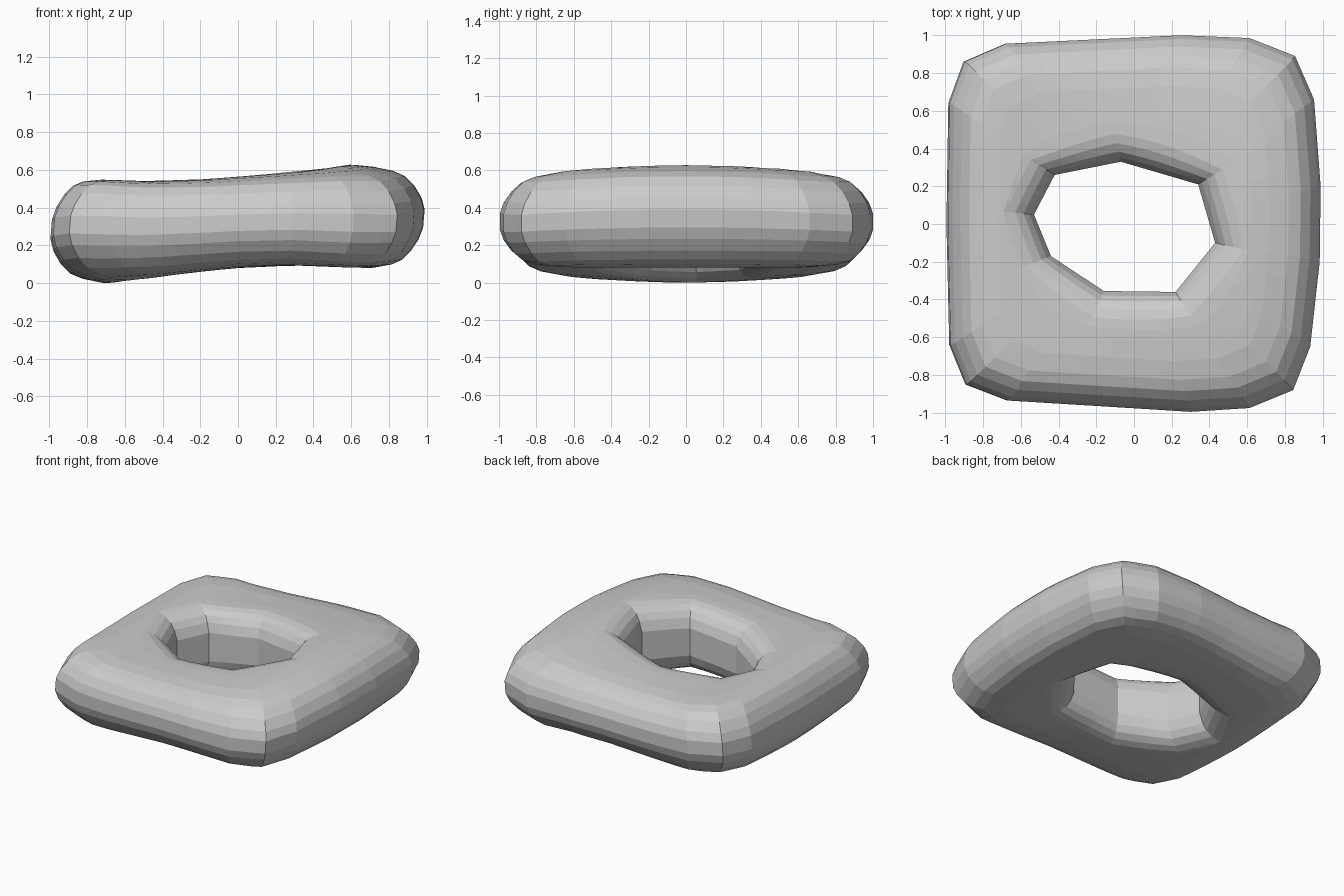
import bpy, bmesh
from math import atan2, cos, sin, tau, hypot

if "Cube" in bpy.data.objects:
    bpy.data.objects.remove(bpy.data.objects["Cube"])

# Plan outlines of the slab and of its through hole (counter-clockwise)
OUTER = [(0.985, 0.2), (0.95, 0.66), (0.85, 0.89), (0.61, 0.985), (0.25, 1.0),
         (-0.68, 0.955), (-0.9, 0.86), (-0.98, 0.64), (-0.99, 0), (-0.975, -0.64),
         (-0.89, -0.85), (-0.67, -0.935), (0.3, -0.995), (0.61, -0.975),
         (0.84, -0.88), (0.93, -0.65), (0.98, -0.2)]
HOLE = [(0.43, -0.1), (0.34, 0.21), (-0.07, 0.33), (-0.42, 0.26), (-0.53, 0.05),
        (-0.44, -0.17), (-0.16, -0.355), (0.22, -0.36)]
# Heights of the wavy top and underside along x
TOP = [(-1.1, .54), (-.8, .55), (-.5, .542), (-.2, .557), (0, .575), (.3, .603),
       (.6, .628), (.8, .608), (1.1, .57)]
BOTTOM = [(-1.1, .04), (-.85, .015), (-.7, 0), (-.45, .017), (-.2, .047), (0, .07),
          (.3, .09), (.7, .08), (1.1, .11)]


def lerp_keys(keys, x):
    for (x0, v0), (x1, v1) in zip(keys, keys[1:]):
        if x <= x1:
            return v0 + (v1 - v0) * (x - x0) / (x1 - x0)
    return keys[-1][1]


def radius(poly, a):
    # distance from the origin to the outline in direction a
    dx, dy = cos(a), sin(a)
    for (x0, y0), (x1, y1) in zip(poly, poly[1:] + poly[:1]):
        ex, ey = x1 - x0, y1 - y0
        den = dx * ey - dy * ex
        if abs(den) < 1e-9:
            continue
        r = (x0 * ey - y0 * ex) / den
        s = (x0 * dy - y0 * dx) / den
        if r > 0 and -1e-6 <= s <= 1 + 1e-6:
            return r
    return 1.0


# Closed cross-section: outer rounding, flat top, hole wall, flat underside
rim = [(0, .2), (.02, .45), (.06, .7), (.11, .88), (.17, .96), (.27, 1)]
lip = [(.15, .985), (.1, .93), (.055, .82), (.025, .66), (0, .4)]
half = [("out", d, h) for d, h in rim]
half += [("mid", t, 1) for t in (.25, .5, .75)]
half += [("in", d, h) for d, h in lip]
section = half + [(k, d, -h) for k, d, h in reversed(half)]

# Ring directions: outline corners plus even fill
angles = sorted(atan2(y, x) % tau for x, y in OUTER + HOLE)
for i in range(36):
    a = tau * i / 36
    if all(abs(a - b) > .06 for b in angles):
        angles.append(a)
angles.sort()


def point(a, kind, d, h):
    ro, ri = radius(OUTER, a), radius(HOLE, a)
    if kind == "out":
        r = ro * (1 - d)
    elif kind == "in":
        r = ri + d
    else:
        r = ro * .73 + (ri + .15 - ro * .73) * d
    x, y = r * cos(a), r * sin(a)
    s = min(1, max(0, (x + .7) / 1.3))
    top = lerp_keys(TOP, x) - .075 * s * y * y
    bot = lerp_keys(BOTTOM, x) + .075 * (1 - s) * y * y
    if kind == "out" and d < .2:
        x += .02 * h * abs(x) * (1 - d / .2)
    return x, y, (top + bot) / 2 + h * (top - bot) / 2


bm = bmesh.new()
rings = [[bm.verts.new(point(a, *s)) for s in section] for a in angles]
for r0, r1 in zip(rings, rings[1:] + rings[:1]):
    for j in range(len(section)):
        k = (j + 1) % len(section)
        bm.faces.new((r0[j], r1[j], r1[k], r0[k]))
bmesh.ops.recalc_face_normals(bm, faces=bm.faces)
mesh = bpy.data.meshes.new("holed_slab")
bm.to_mesh(mesh)
bm.free()
bpy.context.collection.objects.link(bpy.data.objects.new("holed_slab", mesh))
